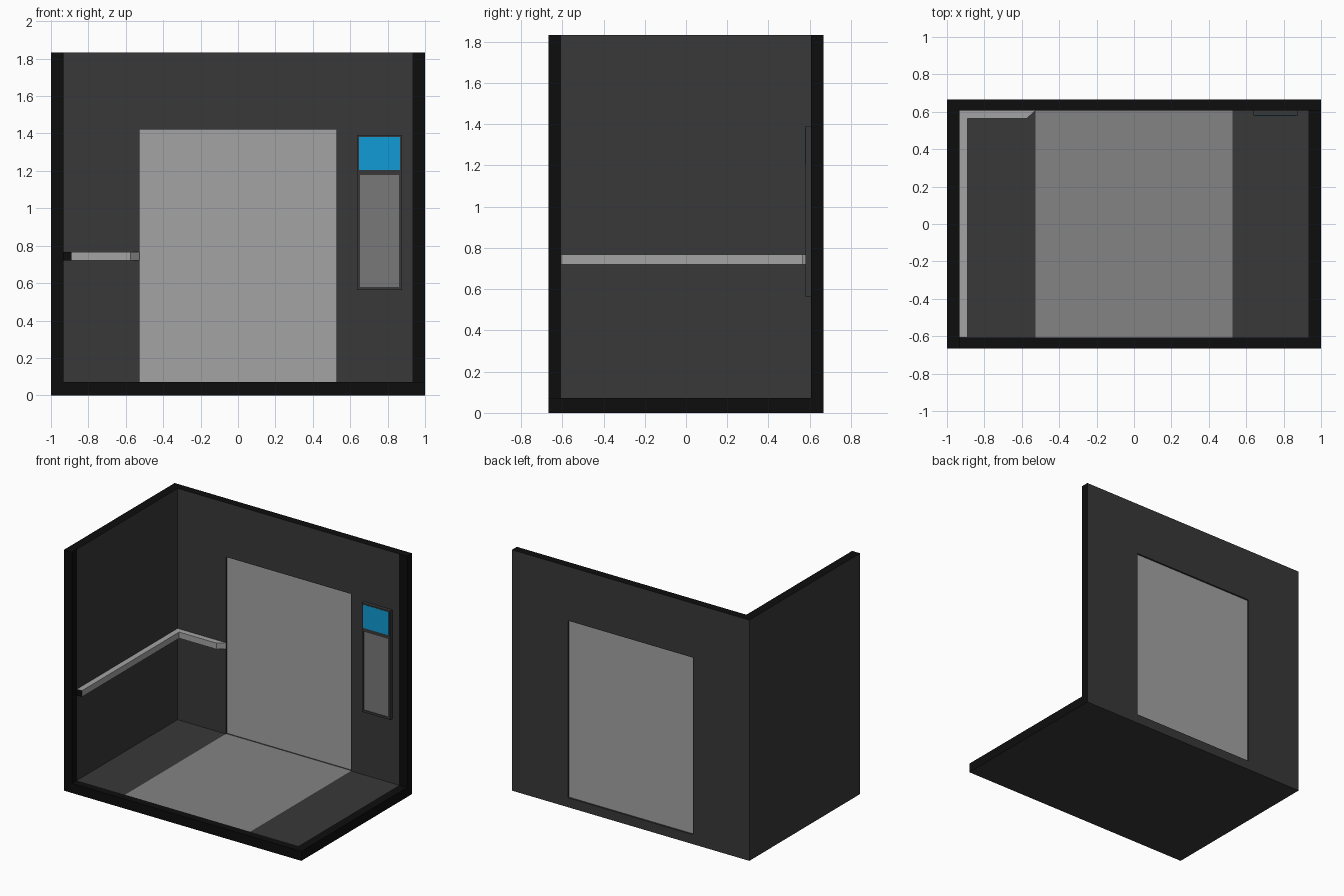
import bpy, bmesh
from mathutils import Vector
from itertools import product

if "Cube" in bpy.data.objects:
    bpy.data.objects.remove(bpy.data.objects["Cube"])


def material(name, r, g, b):
    m = bpy.data.materials.new(name)
    m.diffuse_color = (r, g, b, 1)
    m.use_nodes = True
    m.node_tree.nodes["Principled BSDF"].inputs["Base Color"].default_value = m.diffuse_color
    return m


DARK = material("dark_wall", 0.04, 0.04, 0.04)
BLACK = material("cut_edge", 0.004, 0.004, 0.004)
FLOOR = material("floor_grey", 0.23, 0.23, 0.23)
METAL = material("door_metal", 0.37, 0.37, 0.37)
PLATE = material("plate_grey", 0.19, 0.19, 0.19)
BLUE = material("screen_blue", 0.005, 0.33, 0.66)


def finish(name, bm, mats):
    me = bpy.data.meshes.new(name)
    bm.to_mesh(me)
    bm.free()
    for m in mats:
        me.materials.append(m)
    ob = bpy.data.objects.new(name, me)
    bpy.context.collection.objects.link(ob)
    return ob


def cells(name, cuts, solid, mats, pick=lambda c, n: 0):
    """Skin the filled cells of a cut grid; pick chooses the material of a face."""
    bm = bmesh.new()
    count = [len(c) - 1 for c in cuts]

    def filled(i):
        return all(0 <= i[a] < count[a] for a in range(3)) and solid(*i)

    for i in product(*(range(n) for n in count)):
        if not filled(i):
            continue
        for a, s in product(range(3), (0, 1)):
            j = list(i)
            j[a] += 2 * s - 1
            if filled(j):
                continue
            u, v = (a + 1) % 3, (a + 2) % 3
            ring = []
            for du, dv in ((0, 0), (1, 0), (1, 1), (0, 1)):
                p = Vector()
                p[a] = cuts[a][i[a] + s]
                p[u] = cuts[u][i[u] + du]
                p[v] = cuts[v][i[v] + dv]
                ring.append(bm.verts.new(p))
            f = bm.faces.new(ring if s else ring[::-1])
            n = Vector()
            n[a] = 2 * s - 1
            f.material_index = pick(f.calc_center_median(), n)
    bmesh.ops.remove_doubles(bm, verts=bm.verts, dist=1e-5)
    return finish(name, bm, mats)


def box(name, x, y, z, mat):
    return cells(name, (x, y, z), lambda *i: True, [mat])


# Cabin shell: floor, left wall and back wall with a doorway
W, D, H = 1.0, 0.666, 1.833
IX, IY, FZ, DX, DZ = 0.933, 0.606, 0.072, 0.527, 1.42


def shell_solid(i, j, k):
    doorway = i == 2 and k == 1
    return k == 0 or i == 0 or (j == 2 and not doorway)


def shell_material(c, n):
    cut = c.x > IX or c.y < -IY or c.z > H - 0.001
    if cut and n.dot(Vector((1, -1, 1))) > 0:
        return 1
    if n.z > 0 and abs(c.x) < DX and c.y < IY and c.z < 0.1:
        return 2
    return 0


cells("cabin_shell",
      ((-W, -IX, -DX, DX, IX, W), (-D, -IY, IY, D), (0, FZ, DZ, H)),
      shell_solid, [DARK, BLACK, FLOOR], shell_material)

# Door slab set back in the doorway
box("door", (-DX, DX), (IY + 0.015, D - 0.013), (FZ, DZ), METAL)

# Handrail: L-shaped plan with a slanted end, raised to its height
R = 0.043
plan = [(-IX, -IY), (-IX + R, -IY), (-IX + R, IY - R),
        (-DX - R - 0.005, IY - R), (-DX, IY), (-IX, IY)]
bm = bmesh.new()
base = bm.faces.new([bm.verts.new((x, y, 0.72)) for x, y in plan])
top = bmesh.ops.extrude_face_region(bm, geom=[base])["geom"]
for v in top:
    if isinstance(v, bmesh.types.BMVert):
        v.co.z = 0.767
bmesh.ops.recalc_face_normals(bm, faces=bm.faces)
for f in bm.faces:
    f.material_index = int(f.calc_center_median().y < -IY + 0.001)
finish("handrail", bm, [METAL, BLACK])

# Control panel: frame with a shallow lower pocket, plate and screen
FY = 0.579
cells("control_frame",
      ((0.637, 0.653, 0.86, 0.877), (FY, FY + 0.008, IY), (0.563, 0.58, 1.177, 1.392)),
      lambda i, j, k: j == 1 or (i, k) != (1, 1), [DARK])
box("button_plate", (0.653, 0.86), (FY + 0.005, FY + 0.009), (0.58, 1.177), PLATE)
box("display_screen", (0.648, 0.865), (FY - 0.001, FY + 0.004), (1.205, 1.382), BLUE)
